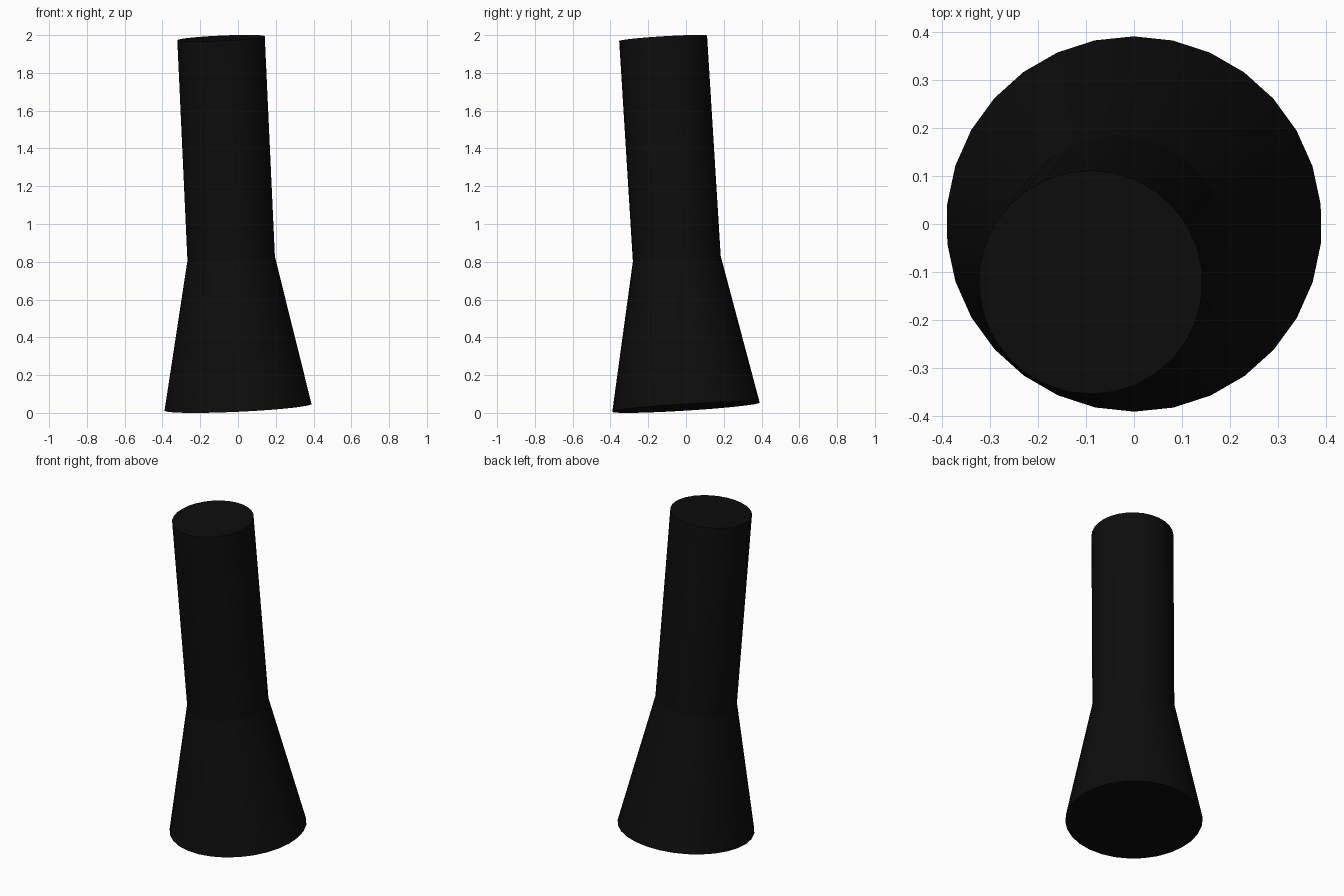
import bpy, bmesh, math
from mathutils import Vector, Matrix

if "Cube" in bpy.data.objects:
    bpy.data.objects.remove(bpy.data.objects["Cube"])

SIDES = 30
BASE = Vector((0, 0, 0.03))
AXIS = Vector((-0.046, -0.062, 1)).normalized()
TILT = Matrix.Translation(BASE) @ Vector((0, 0, 1)).rotation_difference(AXIS).to_matrix().to_4x4()

black = bpy.data.materials.new("matte black")
black.diffuse_color = (0.004, 0.004, 0.004, 1)
black.use_nodes = True
black.node_tree.nodes["Principled BSDF"].inputs["Base Color"].default_value = black.diffuse_color


def tube(name, r0, z0, r1, z1, cap_bottom, cap_top):
    """Frustum along the tilted axis, with optional end caps."""
    bm = bmesh.new()
    rings = []
    for r, z in ((r0, z0), (r1, z1)):
        angles = [math.pi / 2 + 2 * math.pi * i / SIDES for i in range(SIDES)]
        rings.append([bm.verts.new((r * math.cos(a), r * math.sin(a), z)) for a in angles])
    low, high = rings
    for i in range(SIDES):
        j = (i + 1) % SIDES
        bm.faces.new((low[i], low[j], high[j], high[i]))
    if cap_bottom:
        bm.faces.new(low[::-1])
    if cap_top:
        bm.faces.new(high)
    bm.transform(TILT)
    mesh = bpy.data.meshes.new(name)
    bm.to_mesh(mesh)
    bm.free()
    mesh.materials.append(black)
    obj = bpy.data.objects.new(name, mesh)
    bpy.context.collection.objects.link(obj)
    bpy.context.view_layer.objects.active = obj
    obj.select_set(True)
    bpy.ops.object.shade_smooth_by_angle(angle=math.radians(30))
    obj.select_set(False)


# Flared foot and straight upper shaft
tube("flared_base", 0.391, 0, 0.233, 0.788, True, False)
tube("upper_shaft", 0.233, 0.788, 0.233, 1.959, False, True)
